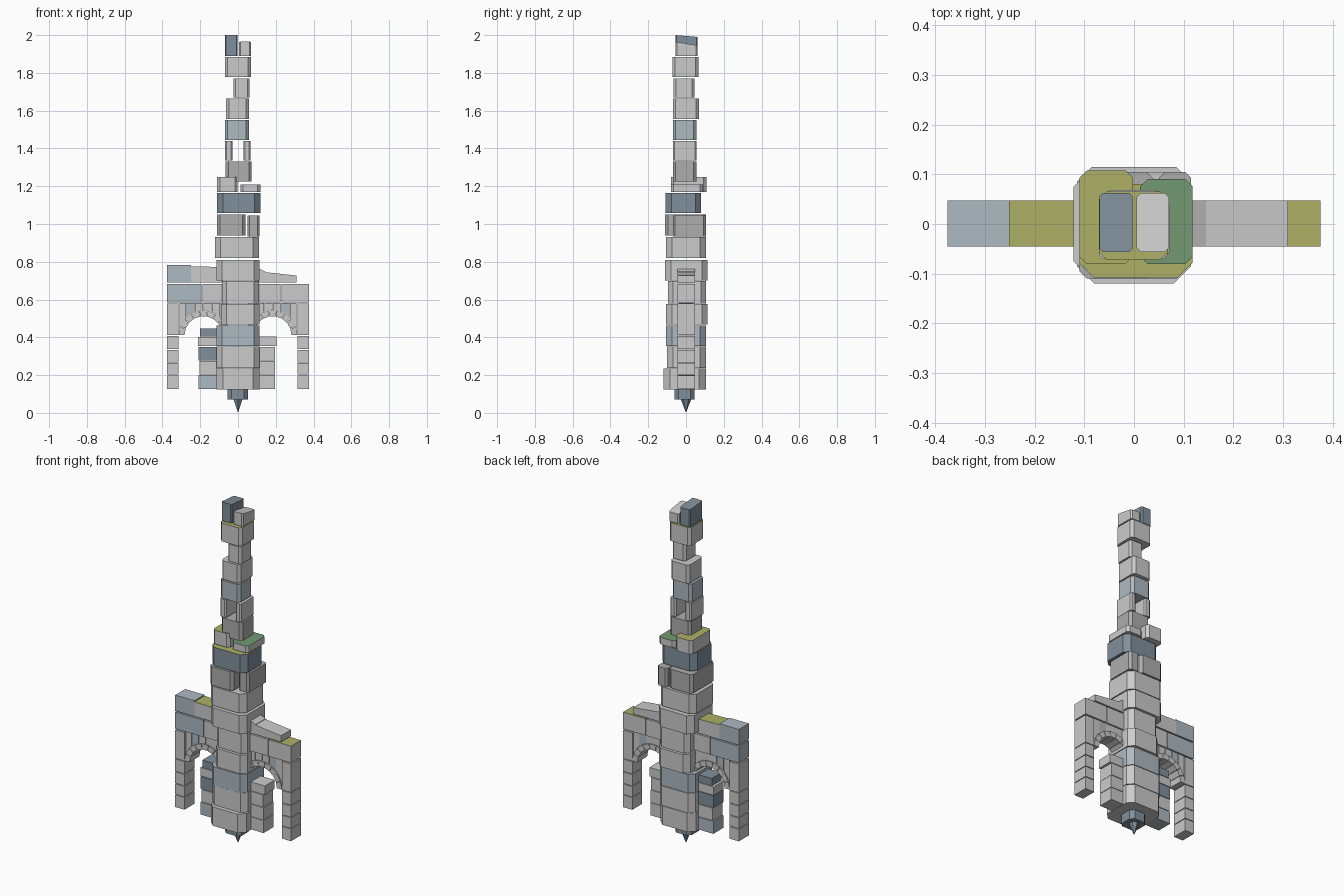
import bpy, bmesh, math
from mathutils import Vector

if "Cube" in bpy.data.objects:
    bpy.data.objects.remove(bpy.data.objects["Cube"])


def material(name, rgb):
    m = bpy.data.materials.new(name)
    m.diffuse_color = (*rgb, 1)
    m.use_nodes = True
    m.node_tree.nodes["Principled BSDF"].inputs["Base Color"].default_value = m.diffuse_color
    return m


MATS = {
    "grey": material("grey_stone", (0.62, 0.62, 0.62)),
    "dark": material("dark_grey_stone", (0.42, 0.42, 0.42)),
    "blue": material("blue_stone", (0.42, 0.49, 0.54)),
    "slate": material("slate", (0.22, 0.28, 0.33)),
    "olive": material("olive_moss", (0.42, 0.44, 0.13)),
    "green": material("green_moss", (0.17, 0.32, 0.17)),
}


def prism(name, base, offset, colour="grey", moss=None):
    """Extrude a polygon by an offset; moss colours the upward faces."""
    bm = bmesh.new()
    offset = Vector(offset)
    lo = [bm.verts.new(p) for p in base]
    hi = [bm.verts.new(Vector(p) + offset) for p in base]
    bm.faces.new(lo)
    bm.faces.new(hi)
    for i in range(len(lo)):
        j = (i + 1) % len(lo)
        bm.faces.new((lo[i], lo[j], hi[j], hi[i]))
    bmesh.ops.recalc_face_normals(bm, faces=bm.faces)
    me = bpy.data.meshes.new(name)
    me.materials.append(MATS[colour])
    if moss:
        me.materials.append(MATS[moss])
        for f in bm.faces:
            f.normal_update()
            f.material_index = int(f.normal.z > 0.7)
    bm.to_mesh(me)
    bm.free()
    ob = bpy.data.objects.new(name, me)
    bpy.context.collection.objects.link(ob)
    return ob


def block(name, x0, x1, y0, y1, z0, z1, c=0.0, colour="grey", moss=None, drop=0.0):
    """Upright block with chamfered corners; drop lowers the back of the top."""
    if c:
        pts = [(x0 + c, y0), (x1 - c, y0), (x1, y0 + c), (x1, y1 - c),
               (x1 - c, y1), (x0 + c, y1), (x0, y1 - c), (x0, y0 + c)]
    else:
        pts = [(x0, y0), (x1, y0), (x1, y1), (x0, y1)]
    ob = prism(name, [(x, y, z0) for x, y in pts], (0, 0, z1 - z0), colour, moss)
    for v in ob.data.vertices:
        if v.co.z > z1 - 1e-4:
            v.co.z -= drop * (v.co.y - y0) / (y1 - y0)
    return ob


def slab(name, xz, y0=-0.045, y1=0.047, colour="grey", moss=None):
    """Front-facing profile pushed through the depth of the wing."""
    return prism(name, [(x, y0, z) for x, z in xz], (0, y1 - y0, 0), colour, moss)


# Main tower: x0, x1, y0, y1, z0, z1, chamfer, colour, moss
TOWER = [
    (-.115, .115, -.12, .105, .125, .235, .035, "grey", None),
    (-.115, .115, -.10, .105, .238, .352, .03, "grey", None),
    (-.115, .115, -.105, .105, .355, .463, .03, "blue", None),
    (-.09, .115, -.105, .115, .467, .576, .03, "grey", None),
    (-.085, .11, -.095, .105, .58, .698, .025, "grey", None),
    (-.115, .115, -.11, .115, .702, .81, .03, "grey", None),
    (-.122, .11, -.105, .105, .82, .932, .03, "grey", None),
    (-.11, .04, -.11, .105, .94, 1.05, .015, "dark", None),
    (.05, .115, -.07, .105, .935, 1.045, .012, "dark", None),
    (-.11, .118, -.108, .08, 1.057, 1.165, .03, "slate", "olive"),
    (-.11, -.002, -.08, .108, 1.17, 1.25, .015, "grey", "olive"),
    (.012, .118, -.08, .09, 1.17, 1.21, .015, "grey", "green"),
    (-.065, .072, -.07, .055, 1.225, 1.33, .015, "dark", None),
    (-.07, -.03, -.07, .055, 1.335, 1.44, .008, "grey", None),
    (.03, .067, -.07, .055, 1.335, 1.44, .008, "grey", None),
    (-.07, .057, -.07, .055, 1.445, 1.55, .015, "blue", None),
    (-.063, .057, -.07, .068, 1.557, 1.665, .015, "grey", None),
    (-.025, .062, -.065, .045, 1.67, 1.77, .012, "grey", None),
    (-.07, .068, -.072, .065, 1.778, 1.885, .015, "grey", "olive"),
]
for i, (*dims, colour, moss) in enumerate(TOWER):
    block(f"tower_block_{i + 1}", *dims, colour=colour, moss=moss)

# Broken crown
block("crown_left", -.069, -.003, -.056, .062, 1.89, 2.0, .006, "slate", drop=.01)
block("crown_right", .005, .07, -.056, .062, 1.89, 1.965, .008, "grey", drop=.02)

# Hanging collar and spike under the tower
block("spike_collar", -.055, .052, -.06, .045, .07, .125, .02, "slate")
bpy.ops.mesh.primitive_cone_add(vertices=6, radius1=0, radius2=.042, depth=.11,
                                location=(0, 0, .055))
bpy.context.object.name = "spike"
bpy.context.object.data.materials.append(MATS["slate"])

# Wing beams: profile corners and colour
slab("left_upper_beam_outer", [(-.375, .69), (-.25, .69), (-.25, .782), (-.375, .782)], colour="blue")
slab("left_upper_beam_inner", [(-.25, .69), (-.08, .69), (-.08, .772), (-.25, .776)], moss="olive")
slab("left_lower_beam_outer", [(-.375, .585), (-.193, .585), (-.193, .683), (-.375, .683)], colour="blue")
slab("left_lower_beam_inner", [(-.188, .585), (-.07, .585), (-.07, .683), (-.188, .683)])
slab("right_upper_beam_inner", [(.09, .69), (.145, .69), (.145, .748), (.09, .775)])
slab("right_upper_beam_outer", [(.145, .69), (.31, .69), (.31, .727), (.145, .745)])
slab("right_lower_beam_inner", [(.09, .585), (.225, .585), (.225, .683), (.09, .683)])
slab("right_lower_beam_outer", [(.23, .585), (.375, .585), (.375, .683), (.23, .683)], moss="olive")

# Arches, spandrels and outer pillars on both sides
LEVELS = [.125, .2, .265, .335, .41, .58]
CX, CZ, R_IN, R_OUT, STONES = .183, .412, .1, .132, 9
for side, s in (("left", -1), ("right", 1)):
    for i, (z0, z1) in enumerate(zip(LEVELS, LEVELS[1:])):
        xa, xb = sorted((s * .315, s * .375))
        block(f"{side}_pillar_{i + 1}", xa, xb, -.045, .047, z0 + .002, z1 - .002)

    def ring(r, t):
        return (s * (CX + r * math.cos(t)), CZ + r * math.sin(t))

    for i in range(STONES):
        a = math.pi * (i + .03) / STONES
        b = math.pi * (i + .97) / STONES
        slab(f"{side}_arch_stone_{i + 1}",
             [ring(R_IN, a), ring(R_OUT, a), ring(R_OUT, b), ring(R_IN, b)])

    # fill stones hang from the beam down to the arch
    edges = [-.129, -.09, -.045, 0, .045, .09, .129]
    for i, (u, v) in enumerate(zip(edges, edges[1:])):
        zu, zv = (CZ + math.sqrt(R_OUT ** 2 - w * w) for w in (u, v))
        xu, xv = s * (CX + u + .001), s * (CX + v - .001)
        slab(f"{side}_spandrel_{i + 1}", [(xu, zu), (xv, zv), (xv, .583), (xu, .583)],
             -.038, .04, "blue" if i == 4 else "grey")

# Buttresses beside the tower foot: side, inner x, outer x, z0, z1, colour
BUTTRESS = [
    ("left", -.21, -.08, .127, .2, "blue"), ("left", -.205, -.08, .203, .275, "grey"),
    ("left", -.21, -.08, .278, .35, "slate"), ("left", -.212, -.08, .353, .402, "grey"),
    ("left", -.2, -.08, .405, .448, "slate"), ("right", .08, .197, .127, .2, "grey"),
    ("right", .08, .197, .203, .275, "grey"), ("right", .08, .195, .278, .35, "grey"),
    ("right", .08, .205, .353, .405, "grey"),
]
for i, (side, x0, x1, z0, z1, colour) in enumerate(BUTTRESS):
    block(f"{side}_buttress_{i + 1}", x0, x1, -.045, .047, z0, z1, colour=colour)
